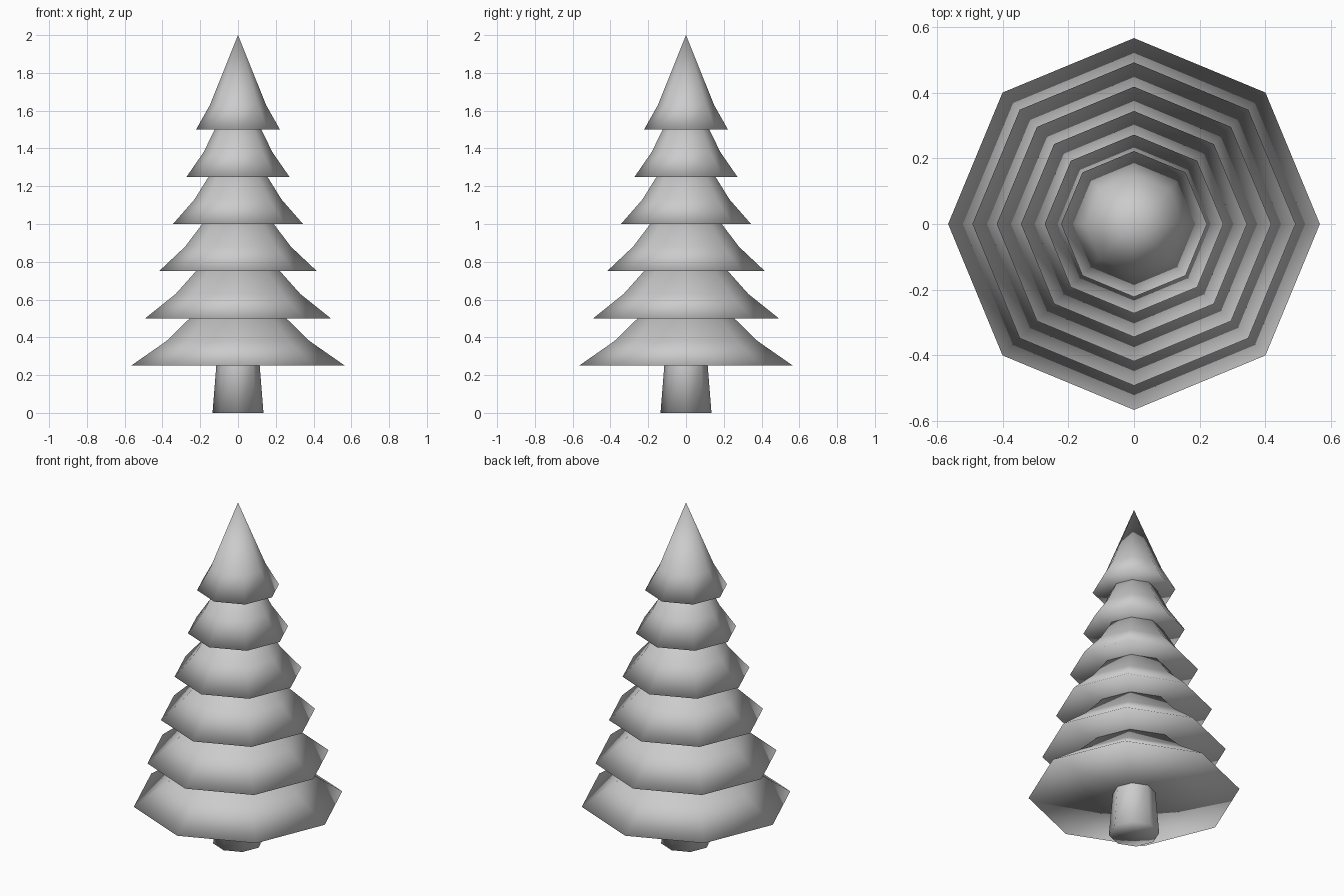
import bpy
import bmesh
import math

cube = bpy.data.objects.get("Cube")
if cube:
    bpy.data.objects.remove(cube, do_unlink=True)

SIDES = 8

grey = bpy.data.materials.new("plain_grey")
grey.use_nodes = True
colour = (0.6, 0.6, 0.6, 1.0)
grey.diffuse_color = colour
grey.node_tree.nodes["Principled BSDF"].inputs["Base Color"].default_value = colour


def revolve(name, profile):
    """Turn a (radius, height) profile into a closed, smooth eight-sided solid."""
    bm = bmesh.new()
    rings = []
    for r, z in profile:
        if r == 0:
            rings.append([bm.verts.new((0, 0, z))] * SIDES)
        else:
            angles = [math.tau * i / SIDES for i in range(SIDES)]
            rings.append([bm.verts.new((r * math.cos(a), r * math.sin(a), z)) for a in angles])
    for low, high in zip(rings, rings[1:]):
        for i in range(SIDES):
            j = (i + 1) % SIDES
            corners = dict.fromkeys((low[i], low[j], high[j], high[i]))
            bm.faces.new(list(corners)).smooth = True
    bmesh.ops.recalc_face_normals(bm, faces=bm.faces[:])
    mesh = bpy.data.meshes.new(name)
    bm.to_mesh(mesh)
    bm.free()
    mesh.materials.append(grey)
    obj = bpy.data.objects.new(name, mesh)
    bpy.context.collection.objects.link(obj)
    return obj


# Tapered trunk
revolve("trunk", [(0, 0), (0.135, 0), (0.115, 0.25), (0.11, 0.3), (0, 0.3)])

# Stacked branch tiers: each flares at the rim and runs up inside the next
rims = [0.566, 0.492, 0.418, 0.344, 0.272, 0.222]
for n, rim in enumerate(rims):
    base = 0.25 * (n + 1)
    revolve(f"branch_tier_{n + 1}",
            [(0, base), (rim, base), (rim * 0.67, base + 0.13), (0, base + 0.5)])
